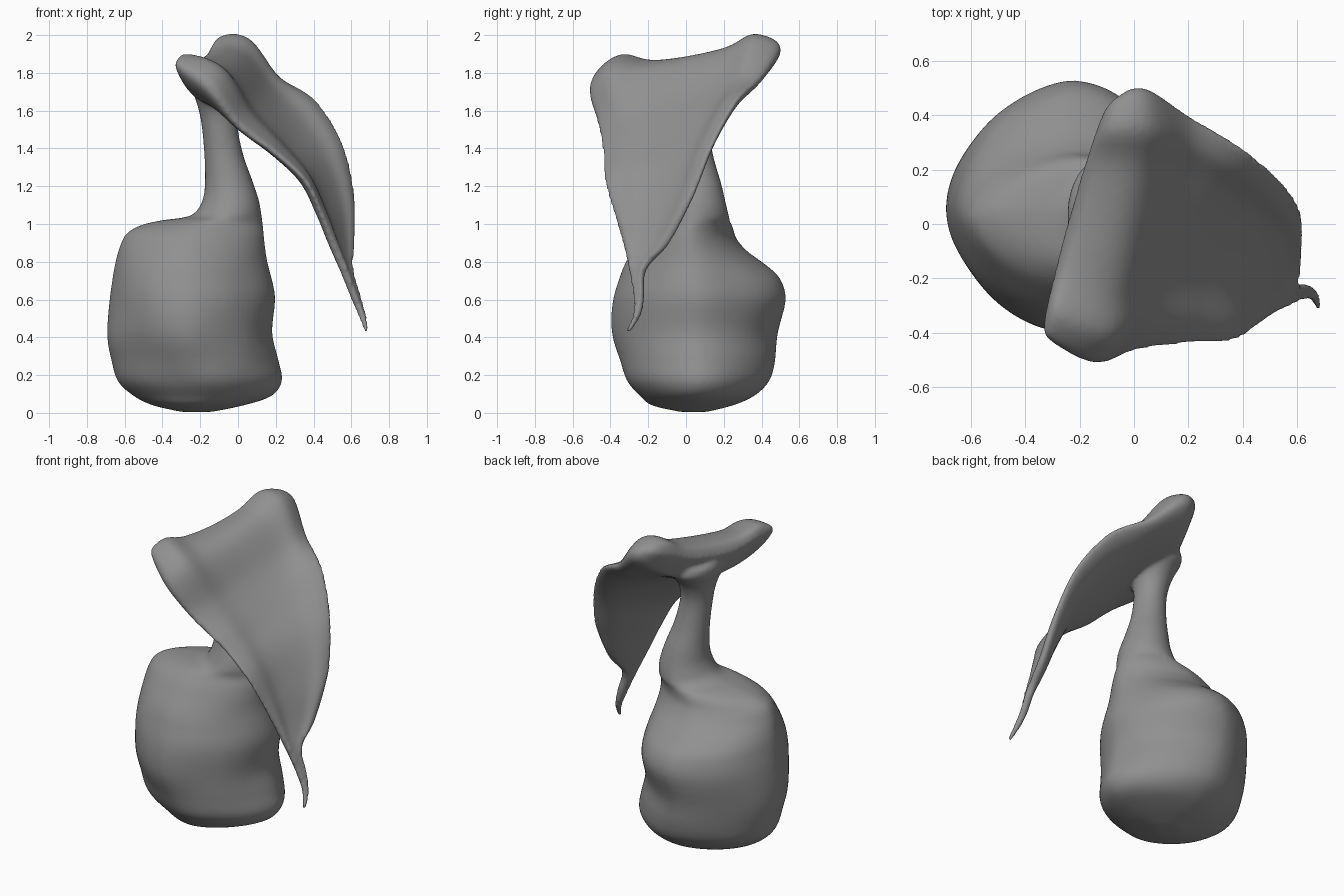
import bpy, math
from mathutils import Vector, noise

if "Cube" in bpy.data.objects:
    bpy.data.objects.remove(bpy.data.objects["Cube"])


def catmull(rows, steps):
    """Smoothly interpolate rows of numbers."""
    out = []
    n = len(rows)
    for i in range(n - 1):
        a, b, c, d = (rows[max(0, min(n - 1, i + k))] for k in (-1, 0, 1, 2))
        for s in range(steps):
            t = s / steps
            out.append([0.5 * (2 * q + (r - p) * t + (2 * p - 5 * q + 4 * r - w) * t * t
                               + (3 * q - p - 3 * r + w) * t ** 3)
                        for p, q, r, w in zip(a, b, c, d)])
    out.append(list(rows[-1]))
    return out


def loft(name, rings):
    """Skin closed rings and cap both ends."""
    n = len(rings[0])
    verts = [v for r in rings for v in r]
    faces = [(i * n + k, i * n + (k + 1) % n, (i + 1) * n + (k + 1) % n, (i + 1) * n + k)
             for i in range(len(rings) - 1) for k in range(n)]
    faces.append(tuple(range(n))[::-1])
    faces.append(tuple(range(len(verts) - n, len(verts))))
    me = bpy.data.meshes.new(name)
    me.from_pydata(verts, [], faces)
    ob = bpy.data.objects.new(name, me)
    bpy.context.collection.objects.link(ob)
    return ob


def spow(v, e):
    return math.copysign(abs(v) ** e, v)


# Lumpy body rising into a neck: z, x min, x max, y min, y max
body_rows = [
    (.005, -.30, -.14, -.03, .11), (.04, -.45, .03, -.18, .25), (.09, -.55, .18, -.24, .36),
    (.17, -.64, .235, -.31, .44), (.28, -.67, .21, -.35, .475), (.42, -.69, .18, -.385, .485),
    (.60, -.68, .19, -.385, .53), (.72, -.66, .165, -.36, .495), (.80, -.645, .15, -.325, .42),
    (.88, -.625, .143, -.27, .32), (.95, -.59, .138, -.22, .265), (.995, -.51, .133, -.18, .25),
    (1.02, -.40, .13, -.155, .24), (1.045, -.25, .125, -.135, .23), (1.12, -.19, .112, -.105, .21),
    (1.22, -.175, .08, -.075, .185), (1.36, -.178, .03, -.06, .145), (1.50, -.19, .00, -.065, .125),
    (1.59, -.205, .00, -.08, .14), (1.66, -.225, .02, -.12, .18), (1.72, -.245, .01, -.18, .24),
    (1.77, -.24, -.04, -.16, .22)]
rings = []
for z, x0, x1, y0, y1 in catmull(body_rows, 4):
    ring = []
    e = 1.15 if z < 1 else 1.0 + .15 * max(0, (1.1 - z) * 10)
    for k in range(64):
        a = 2 * math.pi * k / 64
        p = Vector(((x0 + x1) / 2 + (x1 - x0) / 2 * spow(math.cos(a), e),
                    (y0 + y1) / 2 + (y1 - y0) / 2 * spow(math.sin(a), e), z))
        w = noise.noise(p * 2.8 + Vector((3, 1, 7))) * .025 * max(0, min(1, (1.05 - z) * 3, z * 6))
        # hump shoulder dips towards the back
        dip = .12 * max(0, p.y - .05) * max(0, 1 - abs(z - .95) / .25)
        ring.append(p + Vector((math.cos(a) * w, math.sin(a) * w, -dip)))
    rings.append(ring)
body = loft("body_and_neck", rings)

# Drooping leaf: front edge, middle, back edge, thickness, extra bulge below, trough depth
leaf_rows = [
    (-.335, -.38, 1.84, -.235, .03, 1.80, -.11, .42, 1.94, .03, .0, .0),
    (-.31, -.43, 1.825, -.185, .03, 1.81, -.06, .47, 1.95, .14, .06, .0),
    (-.15, -.51, 1.71, -.05, .00, 1.79, .04, .50, 1.92, .16, .08, .0),
    (.00, -.465, 1.52, .12, .00, 1.66, .20, .40, 1.77, .09, .03, .02),
    (.20, -.44, 1.37, .28, -.04, 1.50, .40, .28, 1.66, .07, .0, .03),
    (.36, -.43, 1.22, .41, -.11, 1.32, .55, .15, 1.43, .06, .0, .03),
    (.44, -.38, 1.05, .50, -.16, 1.10, .615, .04, 1.15, .055, .0, .025),
    (.495, -.335, .90, .54, -.21, .90, .61, -.09, .90, .05, .0, .01),
    (.55, -.30, .76, .57, -.255, .76, .595, -.21, .76, .045, .0, .0),
    (.605, -.275, .62, .617, -.25, .62, .632, -.22, .62, .04, .0, .0),
    (.645, -.275, .52, .655, -.26, .52, .665, -.24, .52, .034, .0, .0),
    (.672, -.315, .43, .68, -.305, .43, .688, -.295, .43, .022, .0, .0)]
rows = catmull(leaf_rows, 6)
N = 36
rings = []
for i, r in enumerate(rows):
    F, M, B = Vector(r[0:3]), Vector(r[3:6]), Vector(r[6:9])
    lo, hi = rows[max(0, i - 5)], rows[min(len(rows) - 1, i + 5)]
    nrm = (Vector(hi[3:6]) - Vector(lo[3:6])).cross(B - F).normalized()
    top, low = [], []
    for k in range(N + 1):
        s = (1 - math.cos(math.pi * k / N)) / 2
        u = 2 * s - 1
        p = F * (2 * s - 1) * (s - 1) + M * 4 * s * (1 - s) + B * s * (2 * s - 1)
        p -= nrm * r[11] * (1 - u ** 4)
        h = r[9] / 2 * math.sqrt(max(0, 1 - u ** 6))
        rim = 1 + .5 * math.exp(-((abs(u) - .75) / .18) ** 2)   # raised rim
        top.append(p + nrm * h * rim)
        low.append(p - nrm * (h + r[10] * (1 - u * u) ** 1.5))
    rings.append(top + low[-2:0:-1])
leaf = loft("drooping_leaf", rings)

# Make normals consistent, merge and blend both parts into one skin
bpy.ops.object.select_all(action='DESELECT')
for ob in (leaf, body):
    ob.select_set(True)
bpy.context.view_layer.objects.active = body
bpy.ops.object.mode_set(mode='EDIT')
bpy.ops.mesh.select_all(action='SELECT')
bpy.ops.mesh.normals_make_consistent(inside=False)
bpy.ops.object.mode_set(mode='OBJECT')
bpy.ops.object.join()
body.name = "pod_with_leaf"
rm = body.modifiers.new("blend", 'REMESH')
rm.mode = 'VOXEL'
rm.voxel_size = .012
rm.use_smooth_shade = True
sm = body.modifiers.new("soften", 'SMOOTH')
sm.factor = .5
sm.iterations = 10
bpy.ops.object.shade_smooth()

# Dark grey colour
mat = bpy.data.materials.new("dark_grey")
mat.diffuse_color = (.28, .28, .28, 1)
mat.use_nodes = True
mat.node_tree.nodes["Principled BSDF"].inputs["Base Color"].default_value = mat.diffuse_color
body.data.materials.append(mat)
